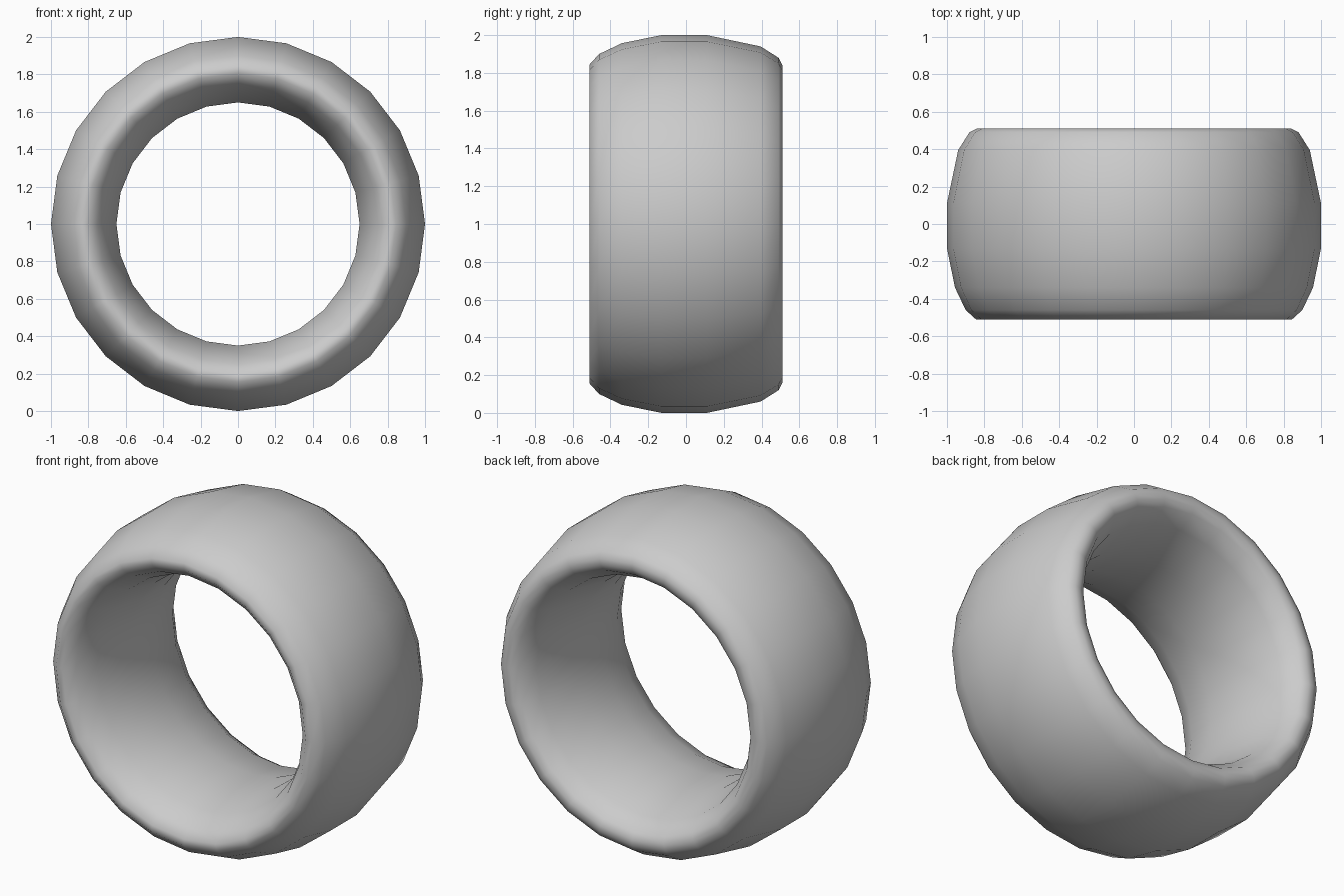
import bpy, math

if "Cube" in bpy.data.objects:
    bpy.data.objects.remove(bpy.data.objects["Cube"])

# Outer half of the ring's cross-section: (y, radius), front to back
MID = 0.825
outer = [(-0.51, 0.845), (-0.46, 0.90), (-0.34, 0.957), (-0.13, 1.0),
         (0.11, 1.0), (0.395, 0.94), (0.49, 0.88), (0.51, 0.842)]
# Inner half mirrors the outer half about the middle radius
profile = outer + [(y, 2 * MID - r) for y, r in reversed(outer)]

# Sweep the section around the y axis
SEGMENTS = 24
n = len(profile)
verts, faces = [], []
for i in range(SEGMENTS):
    a = math.tau * i / SEGMENTS
    verts += [(r * math.cos(a), y, 1 + r * math.sin(a)) for y, r in profile]
    k = (i + 1) % SEGMENTS
    for j in range(n):
        m = (j + 1) % n
        faces.append((i * n + j, i * n + m, k * n + m, k * n + j))

mesh = bpy.data.meshes.new("ring")
mesh.from_pydata(verts, [], faces)
ring = bpy.data.objects.new("ring", mesh)
bpy.context.collection.objects.link(ring)

# Outward normals and smooth shading all over
import bmesh
bm = bmesh.new()
bm.from_mesh(mesh)
bmesh.ops.recalc_face_normals(bm, faces=bm.faces)
bm.to_mesh(mesh)
bm.free()
mesh.shade_smooth()
